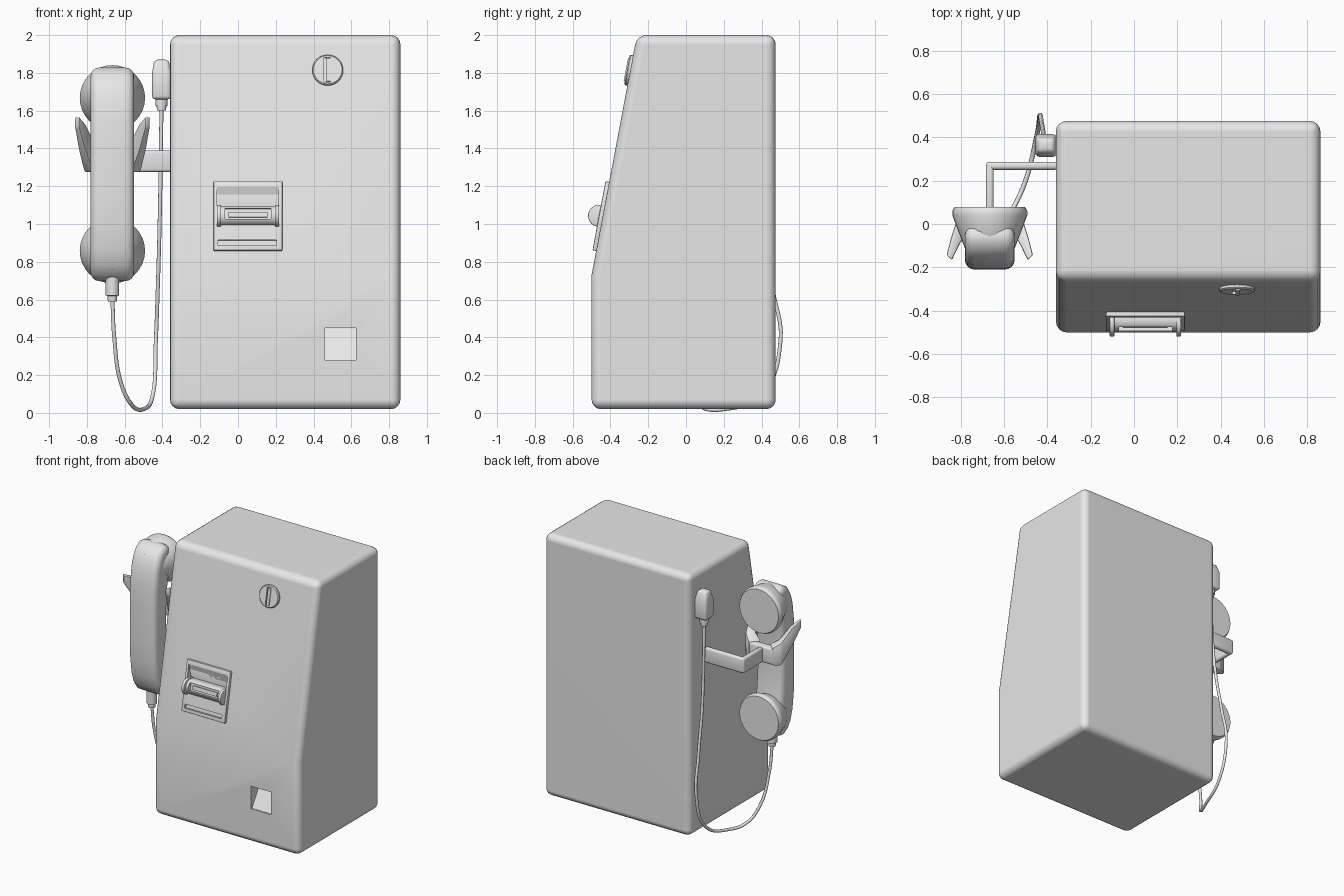
import bpy, bmesh, math
from mathutils import Matrix, Vector

cube = bpy.data.objects.get("Cube")
if cube:
    bpy.data.objects.remove(cube)

grey = bpy.data.materials.new("plain grey")
grey.use_nodes = True
grey.diffuse_color = (0.8, 0.8, 0.8, 1)
grey.node_tree.nodes["Principled BSDF"].inputs["Base Color"].default_value = (0.8, 0.8, 0.8, 1)

IDENT = Matrix.Identity(4)
# Frame of the sloping front panel: local -y points outwards
TILT = math.atan2(0.24, 1.27)
PANEL = Matrix.Translation((0, -0.441, 1.04)) @ Matrix.Rotation(-TILT, 4, 'X')


def add_object(name, data):
    ob = bpy.data.objects.new(name, data)
    bpy.context.collection.objects.link(ob)
    return ob


def loft(name, rings, frame=IDENT):
    """Skin a list of equal-length point rings and cap both ends."""
    bm = bmesh.new()
    loops = [[bm.verts.new(frame @ Vector(p)) for p in ring] for ring in rings]
    n = len(loops[0])
    for a, b in zip(loops, loops[1:]):
        for i in range(n):
            j = (i + 1) % n
            bm.faces.new((a[i], a[j], b[j], b[i]))
    bm.faces.new(loops[0])
    bm.faces.new(loops[-1])
    bmesh.ops.recalc_face_normals(bm, faces=bm.faces)
    me = bpy.data.meshes.new(name)
    bm.to_mesh(me)
    bm.free()
    return add_object(name, me)


def prism(name, profile, x0, x1, frame=IDENT):
    """Extrude a (y, z) profile along x."""
    return loft(name, [[(x, y, z) for y, z in profile] for x in (x0, x1)], frame)


def box(name, x, y, z, frame=IDENT):
    """Box from three (min, max) ranges."""
    return prism(name, [(y[0], z[0]), (y[1], z[0]), (y[1], z[1]), (y[0], z[1])], *x, frame)


def circle(cx, cy, r, n=32):
    angles = [math.tau * i / n for i in range(n)]
    return [(cx + r * math.cos(a), cy + r * math.sin(a)) for a in angles]


def upright(name, cx, cy, steps):
    """Round part standing along z, from (z, radius) steps."""
    return loft(name, [[(x, y, z) for x, y in circle(cx, cy, r, 20)] for z, r in steps])


def bevel(ob, width, segments=3, angle=30):
    m = ob.modifiers.new("bevel", 'BEVEL')
    m.width, m.segments, m.angle_limit = width, segments, math.radians(angle)
    return ob


def cut(ob, *cutters):
    for c in cutters:
        c.hide_render = True
        m = ob.modifiers.new("cut", 'BOOLEAN')
        m.operation, m.solver, m.object = 'DIFFERENCE', 'EXACT', c
    return ob


def finish(ob, angle=35):
    """Bake modifiers, colour, and smooth with sharp edges kept."""
    dg = bpy.context.evaluated_depsgraph_get()
    me = bpy.data.meshes.new_from_object(ob.evaluated_get(dg))
    name = ob.name
    bpy.data.objects.remove(ob)
    ob = add_object(name, me)
    me.materials.clear()
    me.materials.append(grey)
    bpy.ops.object.select_all(action='DESELECT')
    ob.select_set(True)
    bpy.context.view_layer.objects.active = ob
    bpy.ops.object.shade_smooth_by_angle(angle=math.radians(angle))
    return ob


# Cutters for the recesses
pocket = prism("pocket_cutter", [(-0.6, 0.28), (-0.49, 0.28), (-0.39, 0.44), (-0.39, 0.45), (-0.6, 0.45)], 0.46, 0.625)
chute = prism("chute_cutter", [(-0.1, 0.155), (-0.018, 0.155), (0.04, 0.03), (0.04, -0.05), (-0.1, -0.05)],
              -0.11, 0.215, PANEL)
slot = box("slot_cutter", (-0.105, 0.205), (-0.1, 0.0), (-0.16, -0.13), PANEL)

# Housing
housing = prism("housing", [(-0.5, 0.02), (0.475, 0.02), (0.475, 2), (-0.26, 2), (-0.5, 0.73)], -0.36, 0.86)
cut(bevel(housing, 0.05, 4), pocket, chute)
housing = finish(housing)
weighted = housing.modifiers.new("normals", 'WEIGHTED_NORMAL')
weighted.keep_sharp = True

# Coin unit: plate, bar with a window, and end ears
plate = box("coin_plate", (-0.13, 0.235), (-0.02, 0.01), (-0.186, 0.186), PANEL)
finish(cut(bevel(plate, 0.006, 2), chute, slot))


def half_round(reach, half):
    angles = [math.pi * i / 12 for i in range(13)]
    arc = [(-reach + half - half * math.sin(a), half * math.cos(a)) for a in angles]
    return [(0.03, half)] + arc + [(0.03, -half)]


window = box("window_cutter", (-0.07, 0.175), (-0.2, -0.025), (-0.024, 0.036), PANEL)
bar = prism("coin_bar", half_round(0.055, 0.052), -0.1, 0.205, PANEL)
finish(cut(bar, window))
finish(box("coin_bar_lip", (-0.05, 0.155), (-0.035, 0.0), (-0.01, 0.018), PANEL))
for side, x in (("right", -0.112), ("left", 0.195)):
    finish(bevel(prism(side + "_bar_ear", half_round(0.078, 0.058), x, x + 0.022, PANEL), 0.004, 2))

# Lock on the upper panel
LOCK = PANEL @ Matrix.Translation((0.475, 0, 0.787))
disc = loft("lock", [[(x, y, z) for x, z in circle(0, 0, r)]
                     for y, r in ((0.01, 0.082), (-0.012, 0.082), (-0.018, 0.076))], LOCK)
keyway = box("keyway_cutter", (-0.02, 0.014), (-0.1, -0.004), (-0.065, 0.065), LOCK)
finish(cut(disc, keyway))
finish(box("lock_blade", (-0.008, 0.014), (-0.024, 0.0), (-0.062, 0.062), LOCK))

for c in (pocket, chute, slot, window, keyway):
    bpy.data.objects.remove(c)

# Handset: curved grip with mirrored cups
HX, MID = -0.665, 1.263
outer = [(-0.21, 0.13), (-0.205, 0.28), (-0.19, 0.4), (-0.165, 0.48), (-0.13, 0.535), (-0.08, 0.565), (-0.01, 0.565)]
inner = [(-0.01, 0.38), (-0.03, 0.24), (-0.04, 0.1)]
half = outer + inner
grip = [(y, MID + h) for y, h in half] + [(y, MID - h) for y, h in reversed(half)]
finish(bevel(prism("handset_grip", grip, HX - 0.115, HX + 0.115), 0.045, 4, 50), 50)

cup = [(0.078, 0.163, 0.163, 0), (0.06, 0.173, 0.173, 0), (0.04, 0.173, 0.173, 0),
       (-0.06, 0.135, 0.145, 0.015), (-0.15, 0.1, 0.09, 0.01)]
for name, s in (("earpiece", 1), ("mouthpiece", -1)):
    rings = [[(HX + rx * c, y, MID + s * (0.405 + shift) + rz * d) for c, d in circle(0, 0, 1)]
             for y, rx, rz, shift in cup]
    finish(loft(name, rings))

# Cradle arm and fork
finish(bevel(box("cradle_arm", (-0.683, -0.35), (0.25, 0.287), (1.275, 1.39)), 0.015))
finish(bevel(box("cradle_stem", (-0.683, -0.647), (0.03, 0.287), (1.275, 1.39)), 0.015))
finish(bevel(box("fork_base", (HX - 0.1, HX + 0.1), (0.0, 0.06), (1.275, 1.4)), 0.015))
# prong sections: offset from handset centre, y, z, half width, half height
prong = [(0.07, 0.03, 1.34, 0.03, 0.065), (0.125, 0.0, 1.36, 0.025, 0.085),
         (0.16, -0.08, 1.46, 0.018, 0.07), (0.187, -0.155, 1.54, 0.012, 0.028)]
for side, s in (("right", -1), ("left", 1)):
    rings = [[(HX + s * (d + i * w), y + i * w, z + k * h) for i, k in ((-1, -1), (1, -1), (1, 1), (-1, 1))]
             for d, y, z, w, h in prong]
    finish(bevel(loft(side + "_fork_prong", rings), 0.008, 2))

# Cord, its sleeve on the handset and its plug on the housing
upright("handset_sleeve", HX, -0.08, [(0.59, 0.024), (0.62, 0.026), (0.621, 0.036), (0.72, 0.036)])
finish(bpy.data.objects["handset_sleeve"])
finish(upright("plug_sleeve", -0.405, 0.36, [(1.6, 0.024), (1.625, 0.026), (1.626, 0.032), (1.68, 0.032)]))
plug = loft("cord_plug", [[(-0.405 + x * w, 0.362 + y * d, z) for x, y in ((-1, -1), (1, -1), (1, 1), (-1, 1))]
                          for z, w, d in ((1.66, 0.05, 0.052), (1.8, 0.05, 0.052), (1.87, 0.038, 0.03))])
finish(bevel(plug, 0.018))

path = [(HX, -0.08, 0.6), (-0.655, -0.06, 0.4), (-0.62, 0.0, 0.16), (-0.56, 0.07, 0.04), (-0.5, 0.2, 0.02),
        (-0.45, 0.4, 0.1), (-0.435, 0.5, 0.38), (-0.425, 0.46, 0.65), (-0.415, 0.4, 1.0), (-0.405, 0.36, 1.61)]
curve = bpy.data.curves.new("cord", 'CURVE')
curve.dimensions = '3D'
curve.bevel_depth = 0.011
curve.bevel_resolution = 2
spline = curve.splines.new('BEZIER')
spline.bezier_points.add(len(path) - 1)
for point, co in zip(spline.bezier_points, path):
    point.co = co
    point.handle_left_type = point.handle_right_type = 'AUTO'
finish(add_object("cord", curve), 60)
